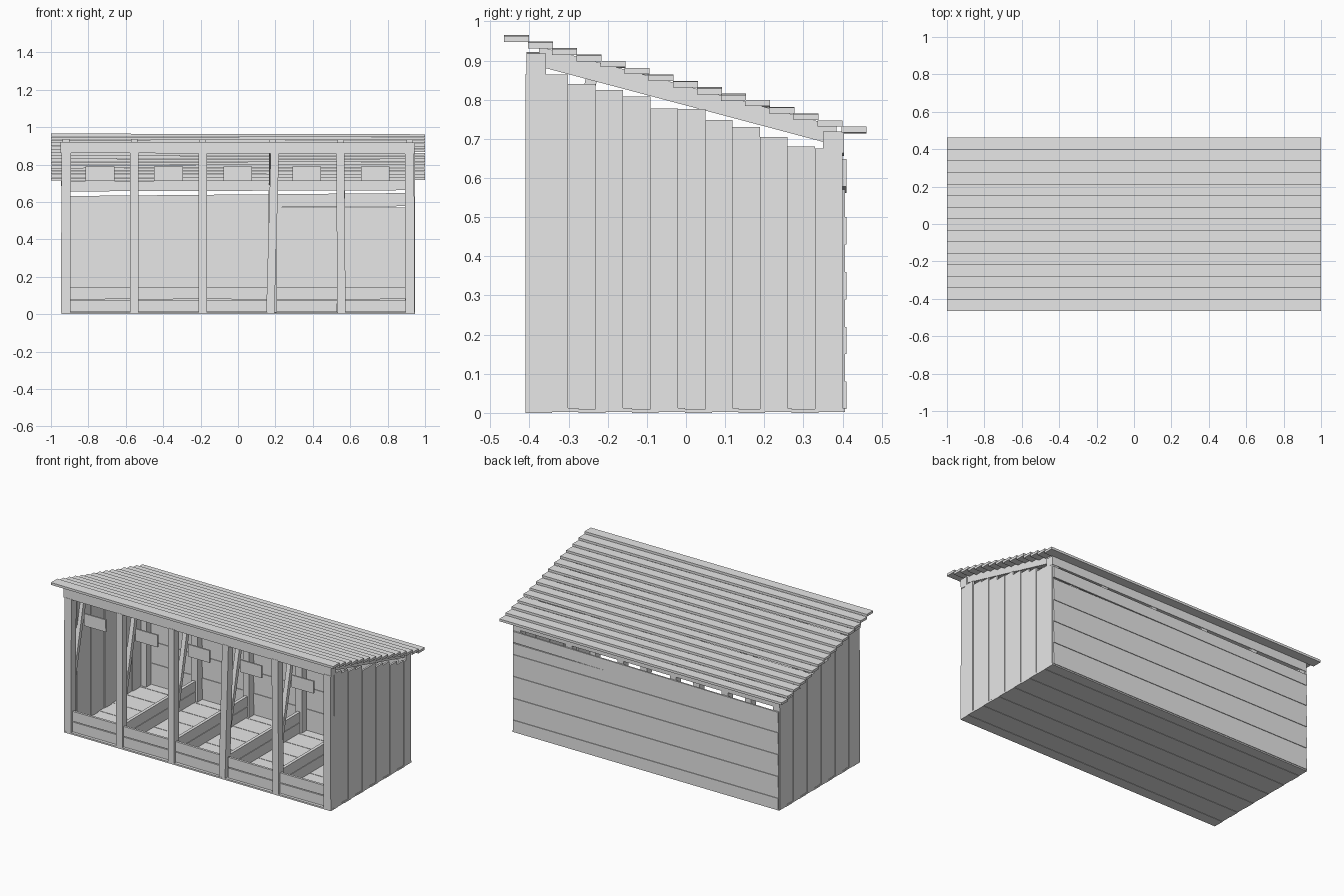
import bpy
import math
import random
from mathutils import Vector, Matrix

random.seed(4)
cube = bpy.data.objects.get("Cube")
if cube:
    bpy.data.objects.remove(cube, do_unlink=True)

wood = bpy.data.materials.new("pale_grey_wood")
wood.use_nodes = True
GREY = (0.8, 0.8, 0.8, 1)
wood.diffuse_color = GREY
wood.node_tree.nodes["Principled BSDF"].inputs["Base Color"].default_value = GREY


def prism(name, profile, x0, x1):
    """Extrude a (y, z) quad outline along x."""
    n = len(profile)
    verts = [(x, y, z) for x in (x0, x1) for y, z in profile]
    faces = [tuple(range(n))[::-1], tuple(range(n, 2 * n))]
    faces += [(i, (i + 1) % n, (i + 1) % n + n, i + n) for i in range(n)]
    mesh = bpy.data.meshes.new(name)
    mesh.from_pydata(verts, [], faces)
    mesh.materials.append(wood)
    obj = bpy.data.objects.new(name, mesh)
    bpy.context.collection.objects.link(obj)
    return obj


def box(name, x, y, z, tilt=0):
    """Box from (min, max) ranges, turned about its centre around y."""
    obj = prism(name, [(y[0], z[0]), (y[1], z[0]), (y[1], z[1]), (y[0], z[1])], *x)
    centre = Vector((sum(x) / 2, sum(y) / 2, sum(z) / 2))
    turn = Matrix.Rotation(math.radians(tilt), 4, 'Y')
    obj.data.transform(Matrix.Translation(centre) @ turn @ Matrix.Translation(-centre))
    return obj


FRONT, BACK = -0.41, 0.40
END = 0.945
POSTS = [-0.92, -0.555, -0.188, 0.185, 0.55, 0.918]
LEAN = [0.2, 0, 0, 1.6, -0.4, -0.2]

# Floor planks running lengthwise
planks = 12
step = 0.816 / planks
for i in range(planks):
    y = FRONT + i * step
    lift = 0.002 * (i % 2)
    box("floor_plank", (-END, END), (y, y + step), (lift, 0.01 + lift))

# Frame at every post line: posts, rafter and brace
for i, x in enumerate(POSTS):
    w = 0.025 if i in (0, 5) else 0.022
    box("front_post", (x - w, x + w), (FRONT, FRONT + 0.05), (0.01, 0.865), LEAN[i])
    box("back_post", (x - w, x + w), (BACK - 0.05, BACK), (0.01, 0.665))
    prism("rafter", [(-0.375, 0.885), (0.385, 0.683), (0.385, 0.732), (-0.375, 0.936)],
          x - 0.018, x + 0.018)
    prism("brace", [(-0.375, 0.30), (-0.355, 0.30), (-0.225, 0.86), (-0.255, 0.86)],
          x - 0.014, x + 0.014)

# Long beams
box("front_beam", (-0.95, 0.945), (-0.408, -0.358), (0.86, 0.92), 0.1)
box("back_beam", (-0.945, 0.945), (0.35, 0.403), (0.66, 0.715), -0.2)

# Side walls of vertical planks, stepping down towards the back
TOPS = [0.865, 0.84, 0.825, 0.808, 0.778, 0.776, 0.748, 0.73, 0.705, 0.68, 0.675]
width = 0.0702
for side in (-1, 1):
    for i, top in enumerate(TOPS):
        y = -0.372 + i * width
        out = side * (END - 0.004 * (i % 2))
        box("side_plank", sorted((out, out - side * 0.012)), (y, y + width), (0.01, top))

# Back wall of horizontal planks; the uppermost hangs a little askew
rows = 9
row = 0.07
for i in range(rows):
    y = BACK + 0.004 * (i % 2 == 0)
    z = 0.01 + i * row
    tilt = -0.5 if i == rows - 1 else 0
    box("back_plank", (-0.94, 0.94), (y - 0.004, y + 0.006), (z, z + row), tilt)

# Stall fronts, low dividers and hanging plates
for a, b in zip(POSTS, POSTS[1:]):
    for z in (0.012, 0.08):
        box("stall_front_board", (a + 0.02, b - 0.02), (-0.395, -0.38), (z, z + 0.063),
            random.uniform(-0.5, 0.5))
    mid = (a + b) / 2
    box("hanging_plate", (mid - 0.077, mid + 0.077), (-0.395, -0.385), (0.712, 0.79),
        random.uniform(-0.5, 0.5))
for x in POSTS[1:-1]:
    for z in (0.012, 0.08):
        box("divider_board", (x - 0.01, x + 0.01), (-0.36, 0.36), (z, z + 0.065))

# Roof slats, stepping down towards the back
for i in range(15):
    y = -0.465 + i * 0.0616
    z = 0.949 - i * 0.0167
    box("roof_slat", (-1, 1), (y, y + 0.064), (z, z + 0.015), random.uniform(-0.12, 0.12))
